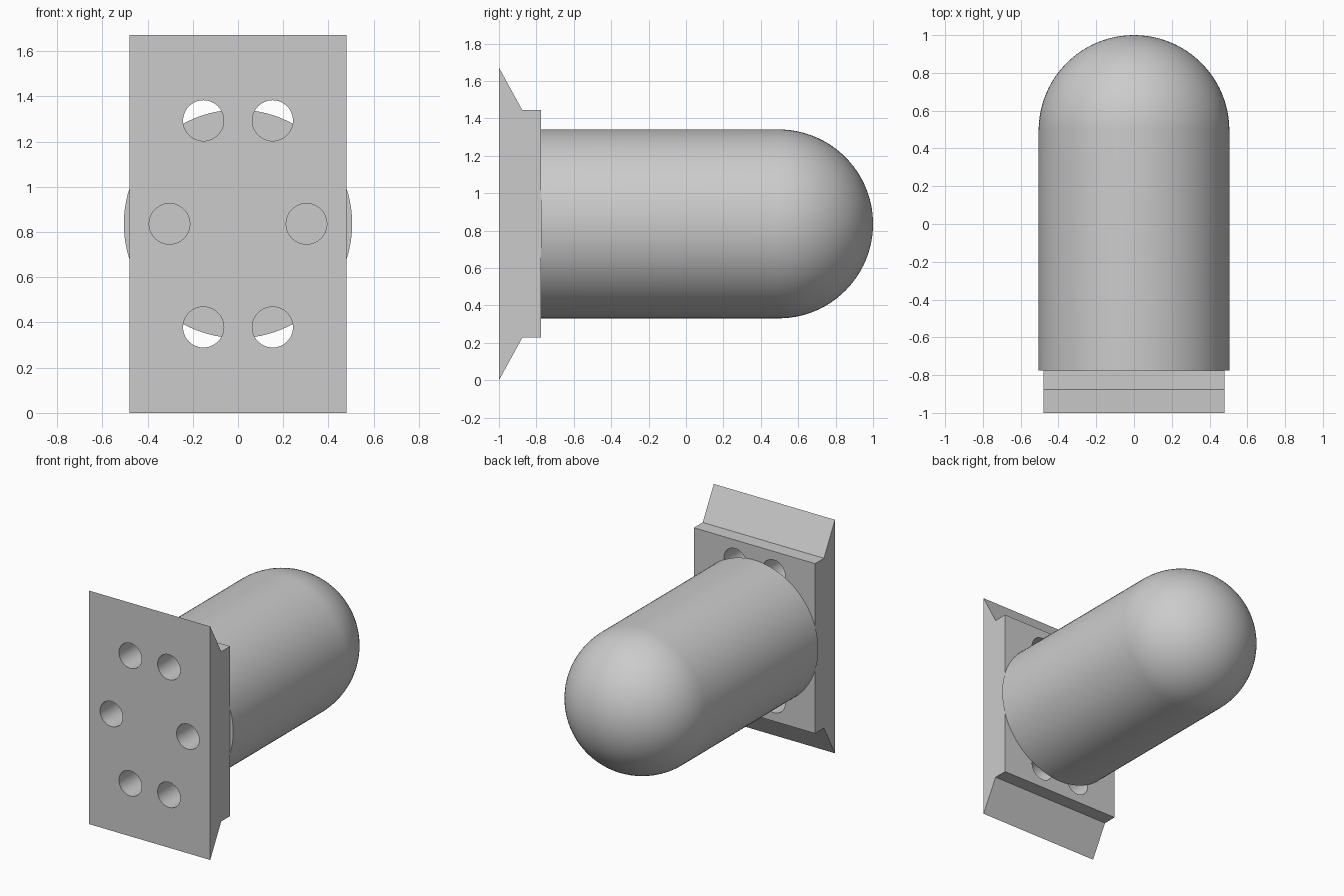
import bpy, bmesh
from math import cos, sin, pi, radians
from mathutils import Matrix, Vector

if "Cube" in bpy.data.objects:
    bpy.data.objects.remove(bpy.data.objects["Cube"])

MID_Z = 0.836      # height of the barrel axis
JOINT_Y = -0.775   # where the barrel meets the plate
RADIUS = 0.505

grey = bpy.data.materials.new("grey")
grey.use_nodes = True
grey.diffuse_color = (0.6, 0.6, 0.6, 1)
grey.node_tree.nodes["Principled BSDF"].inputs["Base Color"].default_value = (0.6, 0.6, 0.6, 1)


def make_object(name, bm):
    bmesh.ops.recalc_face_normals(bm, faces=bm.faces)
    mesh = bpy.data.meshes.new(name)
    bm.to_mesh(mesh)
    bm.free()
    mesh.materials.append(grey)
    obj = bpy.data.objects.new(name, mesh)
    bpy.context.collection.objects.link(obj)
    return obj


def activate(obj):
    bpy.ops.object.select_all(action='DESELECT')
    obj.select_set(True)
    bpy.context.view_layer.objects.active = obj


# Mounting plate: flared side profile extruded across the width
half_width = 0.48
upper = [(-1, 0.836), (-0.875, 0.608), (JOINT_Y, 0.608)]
profile = upper + [(y, -z) for y, z in reversed(upper)]
bm = bmesh.new()
face = bm.faces.new([bm.verts.new((-half_width, y, MID_Z + z)) for y, z in profile])
side = bmesh.ops.extrude_face_region(bm, geom=[face])
moved = [v for v in side["geom"] if isinstance(v, bmesh.types.BMVert)]
bmesh.ops.translate(bm, verts=moved, vec=(2 * half_width, 0, 0))
plate = make_object("mounting_plate", bm)

# Six bolt holes drilled through the plate
bm = bmesh.new()
for x, z in [(0.153, 0.457), (0.303, 0), (0.153, -0.457)]:
    for sign in (-1, 1):
        place = Matrix.Translation((sign * x, -0.9, MID_Z + z)) @ Matrix.Rotation(radians(90), 4, 'X')
        bmesh.ops.create_cone(bm, cap_ends=True, segments=48, radius1=0.09,
                              radius2=0.09, depth=0.5, matrix=place)
cutter = make_object("hole_cutter", bm)
cutter.hide_render = True
drill = plate.modifiers.new("bolt_holes", 'BOOLEAN')
drill.operation = 'DIFFERENCE'
drill.solver = 'EXACT'
drill.object = cutter
activate(plate)
bpy.ops.object.modifier_apply(modifier=drill.name)
bpy.data.objects.remove(cutter)
bpy.ops.object.shade_smooth_by_angle(angle=radians(25))

# Barrel: closed cylinder with a domed end, spun around its axis
dome_y = 1 - RADIUS
steps = 24
outline = [(0, JOINT_Y), (RADIUS, JOINT_Y)]
outline += [(RADIUS * cos(a), dome_y + RADIUS * sin(a))
            for a in (i * pi / 2 / steps for i in range(steps + 1))]
bm = bmesh.new()
verts = [bm.verts.new((r, y, MID_Z)) for r, y in outline]
edges = [bm.edges.new(pair) for pair in zip(verts, verts[1:])]
bmesh.ops.spin(bm, geom=verts + edges, cent=(0, 0, MID_Z), axis=Vector((0, 1, 0)),
               angle=2 * pi, steps=96, use_duplicate=False)
bmesh.ops.remove_doubles(bm, verts=bm.verts, dist=0.0005)
barrel = make_object("domed_barrel", bm)
activate(barrel)
bpy.ops.object.shade_smooth_by_angle(angle=radians(30))
